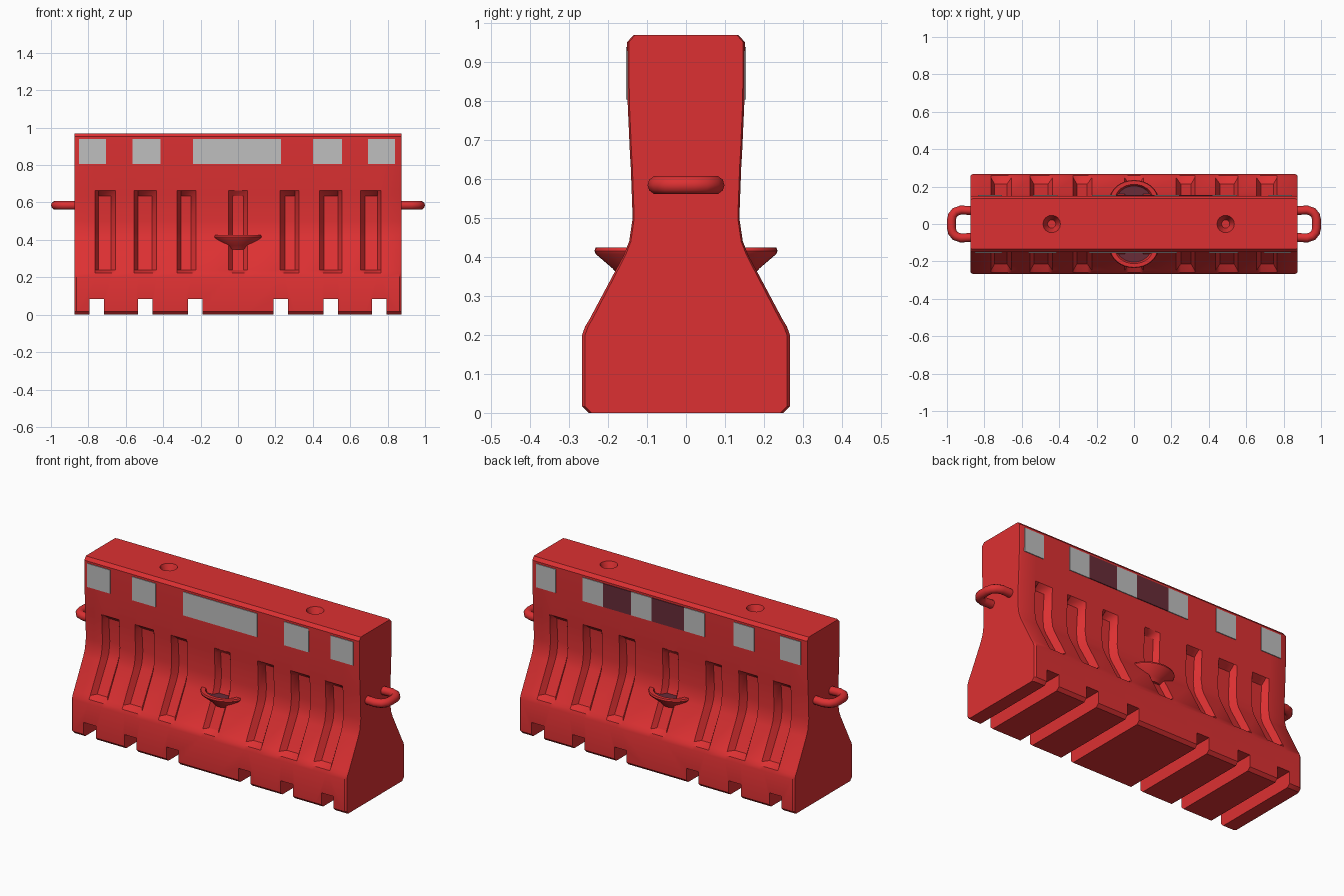
import bpy, bmesh, math

if "Cube" in bpy.data.objects:
    bpy.data.objects.remove(bpy.data.objects["Cube"], do_unlink=True)


def material(name, rgb):
    m = bpy.data.materials.new(name)
    m.use_nodes = True
    m.diffuse_color = (*rgb, 1)
    m.node_tree.nodes["Principled BSDF"].inputs["Base Color"].default_value = (*rgb, 1)
    return m


RED = material("barrier red", (0.72, 0.03, 0.032))
GREY = material("reflector grey", (0.52, 0.52, 0.52))
MAROON = material("dark maroon", (0.14, 0.025, 0.04))


def finish(name, bm, mats, angle=35):
    bmesh.ops.recalc_face_normals(bm, faces=bm.faces)
    me = bpy.data.meshes.new(name)
    bm.to_mesh(me)
    bm.free()
    ob = bpy.data.objects.new(name, me)
    bpy.context.collection.objects.link(ob)
    for m in mats:
        me.materials.append(m)
    smooth(ob, angle)
    return ob


def smooth(ob, angle):
    bpy.ops.object.select_all(action="DESELECT")
    bpy.context.view_layer.objects.active = ob
    ob.select_set(True)
    bpy.ops.object.shade_smooth_by_angle(angle=math.radians(angle))


def add_box(bm, x0, x1, y0, y1, z0, z1):
    verts = bmesh.ops.create_cube(bm, size=1)["verts"]
    for v in verts:
        v.co.x = x0 if v.co.x < 0 else x1
        v.co.y = y0 if v.co.y < 0 else y1
        v.co.z = z0 if v.co.z < 0 else z1


# Body: half cross-section (y, z, groove depth), lofted along x with grooves
HALF = [(.25, 0, 0), (.267, .017, 0), (.267, .2, 0), (.259, .222, 0),
        (.248, .24, .035), (.16, .405, .04), (.146, .44, .04), (.137, .5, .038),
        (.142, .635, .034), (.144, .665, 0), (.15, .8, 0), (.151, .952, 0),
        (.135, .97, 0)]


def section(x, depth, shrink=1):
    right = [(x, -(y - g * depth) * shrink, z) for y, z, g in HALF]
    return right + [(x, -y, z) for x, y, z in reversed(right)]


END = 0.873
stations = [(-END, 0, .97), (-END + .01, 0, 1), (END - .01, 0, 1), (END, 0, .97)]
for a, b in [(.225, .325), (.435, .555), (.655, .765)]:
    for s in (-1, 1):
        stations += [(s * a, 0, 1), (s * (a + .025), 1, 1),
                     (s * (b - .02), 1, 1), (s * b, 0, 1)]
stations += [(s * x, d, 1) for s in (-1, 1) for x, d in ((.05, 0), (.03, .8))]
stations.sort()

bm = bmesh.new()
rings = [[bm.verts.new(p) for p in section(*st)] for st in stations]
n = len(rings[0])
for r, q in zip(rings, rings[1:]):
    for i in range(n):
        j = (i + 1) % n
        bm.faces.new((r[i], r[j], q[j], q[i]))
bm.faces.new(rings[0])
bm.faces.new(rings[-1])
body = finish("barrier_body", bm, [RED])

# Cutters: forklift notches under the base and filler holes on top
bm = bmesh.new()
for a, b in [(.19, .267), (.457, .535), (.716, .795)]:
    for s in (-1, 1):
        x0, x1 = sorted((s * a, s * b))
        add_box(bm, x0, x1, -.4, .4, -.1, .085)
for x in (-.44, .49):
    hole = bmesh.ops.create_cone(bm, cap_ends=True, segments=16, radius1=.022,
                                 radius2=.055, depth=.08)["verts"]
    bmesh.ops.translate(bm, verts=hole, vec=(x, 0, .95))
cutter = finish("notch_cutter", bm, [RED])
cutter.hide_render = True
mod = body.modifiers.new("notches", "BOOLEAN")
mod.operation = "DIFFERENCE"
mod.solver = "EXACT"
mod.object = cutter
bpy.context.view_layer.objects.active = body
bpy.ops.object.modifier_apply(modifier=mod.name)
bpy.data.objects.remove(cutter, do_unlink=True)
smooth(body, 35)

# Drain lips: half-sunk elliptical bowls on both long faces
LIP = [(.4, .35), (.55, .37), (.97, .408), (1, .416), (.97, .425), (.78, .425), (.7, .405)]
SEG = 32
for side, label in ((-1, "front"), (1, "back")):
    bm = bmesh.new()
    rings = []
    for r, z in LIP:
        rings.append([bm.verts.new((.13 * r * math.cos(2 * math.pi * k / SEG),
                                    side * .13 + .105 * r * math.sin(2 * math.pi * k / SEG), z))
                      for k in range(SEG)])
    for r, q in zip(rings, rings[1:]):
        for i in range(SEG):
            j = (i + 1) % SEG
            bm.faces.new((r[i], r[j], q[j], q[i]))
    bm.faces.new(rings[0])
    bm.faces.new(rings[-1]).material_index = 1
    finish(label + "_drain_lip", bm, [RED, MAROON])

# Connector loops on both ends
for s, label in ((-1, "right"), (1, "left")):
    cu = bpy.data.curves.new(label + "_loop", "CURVE")
    cu.dimensions = "3D"
    cu.bevel_depth = .024
    cu.bevel_resolution = 3
    sp = cu.splines.new("POLY")
    half = [(.84, .07), (.925, .075), (.955, .065), (.971, .045), (.976, .02)]
    path = half + [(x, -y) for x, y in reversed(half)]
    sp.points.add(len(path) - 1)
    for p, (x, y) in zip(sp.points, path):
        p.co = (s * x, y, .585, 1)
    ob = bpy.data.objects.new(label + "_connector_loop", cu)
    bpy.context.collection.objects.link(ob)
    cu.materials.append(RED)


# Reflector plates along the upper band
def plates(name, spans, side, mat):
    bm = bmesh.new()
    for x0, x1 in spans:
        y0, y1 = sorted((side * .147, side * .1545))
        add_box(bm, x0, x1, y0, y1, .805, .94)
    finish(name, bm, [mat])


plates("front_reflectors", [(-.85, -.705), (-.565, -.415), (-.24, .23), (.4, .555), (.695, .84)],
       -1, GREY)
plates("back_reflectors", [(.72, .845), (.42, .55), (.11, .24), (-.225, -.095),
                           (-.54, -.41), (-.835, -.705)], 1, GREY)
plates("back_dark_panels", [(.24, .42), (-.095, .11)], 1, MAROON)
